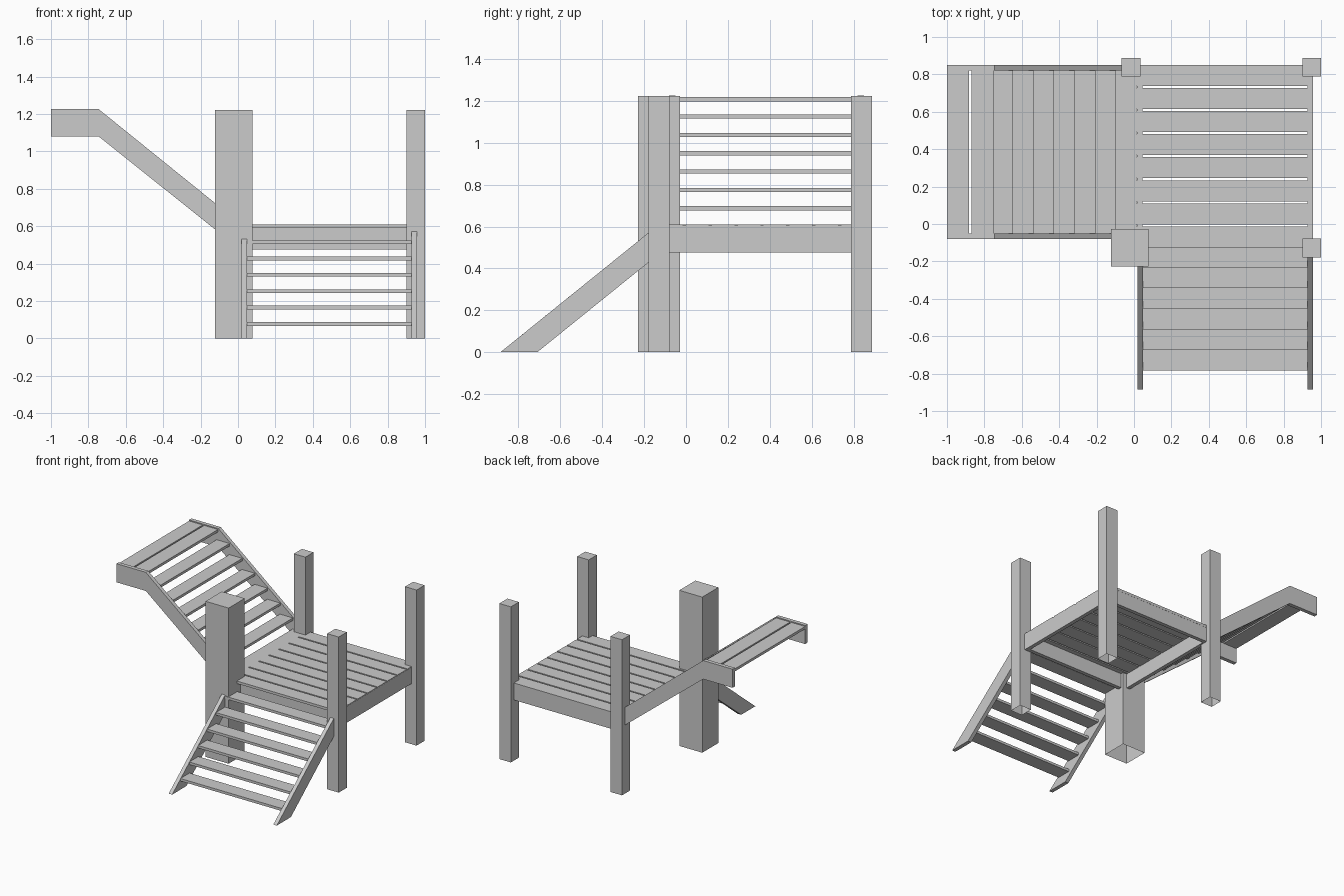
import bpy
import bmesh

cube = bpy.data.objects.get("Cube")
if cube:
    bpy.data.objects.remove(cube, do_unlink=True)

GREY = (0.6, 0.6, 0.6, 1.0)
grey = bpy.data.materials.new("plain_grey")
grey.use_nodes = True
grey.diffuse_color = GREY
grey.node_tree.nodes["Principled BSDF"].inputs["Base Color"].default_value = GREY


def finish(name, bm):
    bmesh.ops.recalc_face_normals(bm, faces=bm.faces[:])
    mesh = bpy.data.meshes.new(name)
    bm.to_mesh(mesh)
    bm.free()
    mesh.materials.append(grey)
    obj = bpy.data.objects.new(name, mesh)
    bpy.context.collection.objects.link(obj)
    return obj


def box(name, xs, ys, zs, open_bottom=False):
    """Box from ranges along each axis."""
    bm = bmesh.new()
    bmesh.ops.create_cube(bm, size=1)
    for v in bm.verts:
        v.co = [r[0] if c < 0 else r[1] for c, r in zip(v.co, (xs, ys, zs))]
    bmesh.ops.recalc_face_normals(bm, faces=bm.faces[:])
    if open_bottom:
        bottom = [f for f in bm.faces if f.normal.z < -0.9]
        bmesh.ops.delete(bm, geom=bottom, context='FACES')
    return finish(name, bm)


def stringer(name, profile, axis, start, width):
    """Side profile (run, height) extruded across the stair."""
    bm = bmesh.new()
    if axis == 'X':
        pts = [(start, a, z) for a, z in profile]
        shift = (width, 0, 0)
    else:
        pts = [(a, start, z) for a, z in profile]
        shift = (0, width, 0)
    face = bm.faces.new([bm.verts.new(p) for p in pts])
    ext = bmesh.ops.extrude_face_region(bm, geom=[face], use_keep_orig=True)
    moved = [g for g in ext["geom"] if isinstance(g, bmesh.types.BMVert)]
    bmesh.ops.translate(bm, verts=moved, vec=shift)
    return finish(name, bm)


THICK = 0.02     # boards and treads
PLANK = 0.03     # beams and stringers
TOP = 1.222      # post height
DECK = 0.61
RISE = 0.0875
RUN = 0.11

# Posts
for name, x, y, w in (("large_front_post", -0.122, -0.228, 0.2),
                      ("front_left_post", 0.9, -0.178, 0.1),
                      ("back_left_post", 0.9, 0.788, 0.1),
                      ("back_right_post", -0.066, 0.788, 0.1)):
    box(name, (x, x + w), (y, y + w), (0, TOP), open_bottom=True)

# Deck frame
BEAM_Z = (0.476, 0.604)
box("front_beam", (0.015, 0.957), (-0.08, -0.08 + PLANK), (BEAM_Z[0], DECK - THICK))
box("back_beam", (-0.02, 0.957), (0.82, 0.82 + PLANK), BEAM_Z)
box("left_beam", (0.927, 0.957), (-0.08, 0.85), BEAM_Z)
box("right_beam", (0.015, 0.045), (-0.08, 0.85), BEAM_Z)

# Deck boards
for i in range(8):
    back = 0.851 - 0.1235 * i
    box(f"deck_board_{i + 1}", (0.012, 0.956), (back - 0.112, back), (DECK - THICK, DECK))

# Front stair
front_profile = [(-0.886, 0), (-0.71, 0), (-0.13, 0.468), (-0.13, 0.61)]
for side, x in (("right", 0.018), ("left", 0.927)):
    stringer(f"front_stair_{side}_stringer", front_profile, 'X', x, PLANK)
for i in range(6):
    y, z = -0.783 + RUN * i, RISE * (i + 1)
    box(f"front_tread_{i + 1}", (0.047, 0.928), (y, y + 0.113), (z - THICK, z))

# Upper stair with its flat top landing
upper_profile = [(-1, 1.08), (-1, 1.226), (-0.745, 1.226), (-0.025, 0.645),
                 (-0.025, 0.505), (-0.745, 1.08)]
for side, y in (("front", -0.08), ("back", 0.82)):
    stringer(f"upper_stair_{side}_stringer", upper_profile, 'Y', y, PLANK)
for i in range(7):
    x, z = -0.09 - RUN * i, DECK + RISE * i
    box(f"upper_tread_{i + 1}", (x - 0.01, x + 0.103), (-0.052, 0.822), (z - THICK, z))
for i, xs in enumerate(((-1, -0.881), (-0.869, -0.748))):
    box(f"landing_board_{i + 1}", xs, (-0.052, 0.822), (1.218 - THICK, 1.218))
